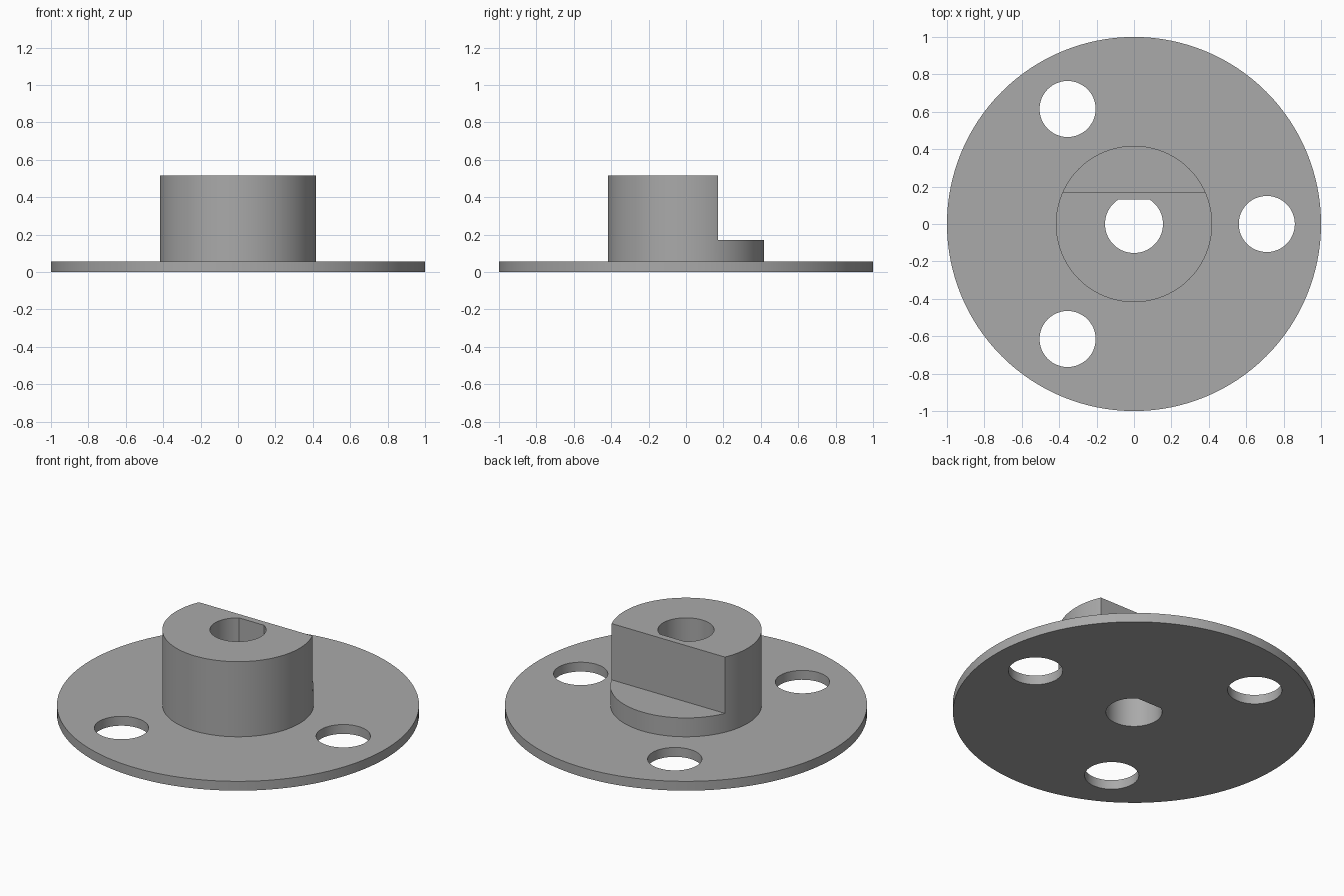
import bpy
import bmesh
from math import asin, cos, sin, pi, radians

if "Cube" in bpy.data.objects:
    bpy.data.objects.remove(bpy.data.objects["Cube"], do_unlink=True)

FLANGE_TOP, STEP_TOP, HUB_TOP = 0.057, 0.172, 0.515
HUB_R, BORE_R = 0.418, 0.155
STEP_Y, BORE_FLAT_Y = 0.17, 0.13

grey = bpy.data.materials.new("plain_grey")
grey.use_nodes = True
grey.diffuse_color = (0.4, 0.4, 0.4, 1)
grey.node_tree.nodes["Principled BSDF"].inputs["Base Color"].default_value = grey.diffuse_color


def arc(radius, start=0, end=2 * pi, steps=96, center=(0, 0)):
    """Points along an arc; a full circle leaves out the repeated end."""
    full = abs(end - start - 2 * pi) < 1e-6
    return [(center[0] + radius * cos(start + (end - start) * i / steps),
             center[1] + radius * sin(start + (end - start) * i / steps))
            for i in range(steps if full else steps + 1)]


def prism(name, outline, bottom, top):
    """Extrude a flat outline into a closed solid."""
    bm = bmesh.new()
    base = bm.faces.new([bm.verts.new((x, y, bottom)) for x, y in outline])
    side = bmesh.ops.extrude_face_region(bm, geom=[base])["geom"]
    bmesh.ops.translate(bm, vec=(0, 0, top - bottom),
                        verts=[v for v in side if isinstance(v, bmesh.types.BMVert)])
    bmesh.ops.recalc_face_normals(bm, faces=bm.faces)
    mesh = bpy.data.meshes.new(name)
    bm.to_mesh(mesh)
    bm.free()
    mesh.materials.append(grey)
    obj = bpy.data.objects.new(name, mesh)
    bpy.context.collection.objects.link(obj)
    return obj


def combine(body, tool, operation):
    """Apply a boolean and discard the tool solid."""
    bpy.context.view_layer.objects.active = body
    mod = body.modifiers.new(tool.name, "BOOLEAN")
    mod.operation, mod.solver, mod.object = operation, "EXACT", tool
    bpy.ops.object.modifier_apply(modifier=mod.name)
    bpy.data.objects.remove(tool, do_unlink=True)


# Round flange with the low hub step and the tall cut-off hub
body = prism("flanged_hub", arc(1, steps=128), 0, FLANGE_TOP)
hub = prism("hub", arc(HUB_R), FLANGE_TOP / 2, HUB_TOP)
notch = prism("notch", [(-1, STEP_Y), (1, STEP_Y), (1, 1), (-1, 1)], STEP_TOP, 1)
combine(hub, notch, "DIFFERENCE")
combine(body, hub, "UNION")

# D-shaped shaft bore
a = asin(BORE_FLAT_Y / BORE_R)
combine(body, prism("bore", arc(BORE_R, pi - a, 2 * pi + a, 64), -1, 1), "DIFFERENCE")

# Three bolt holes
for degrees in (0, 120, 240):
    t = radians(degrees)
    hole = prism("bolt_hole", arc(0.15, steps=48, center=(0.71 * cos(t), 0.71 * sin(t))), -1, 1)
    combine(body, hole, "DIFFERENCE")

# Smooth round walls with crisp rims
bpy.ops.object.select_all(action="DESELECT")
body.select_set(True)
bpy.context.view_layer.objects.active = body
bpy.ops.object.shade_smooth_by_angle(angle=radians(30))
